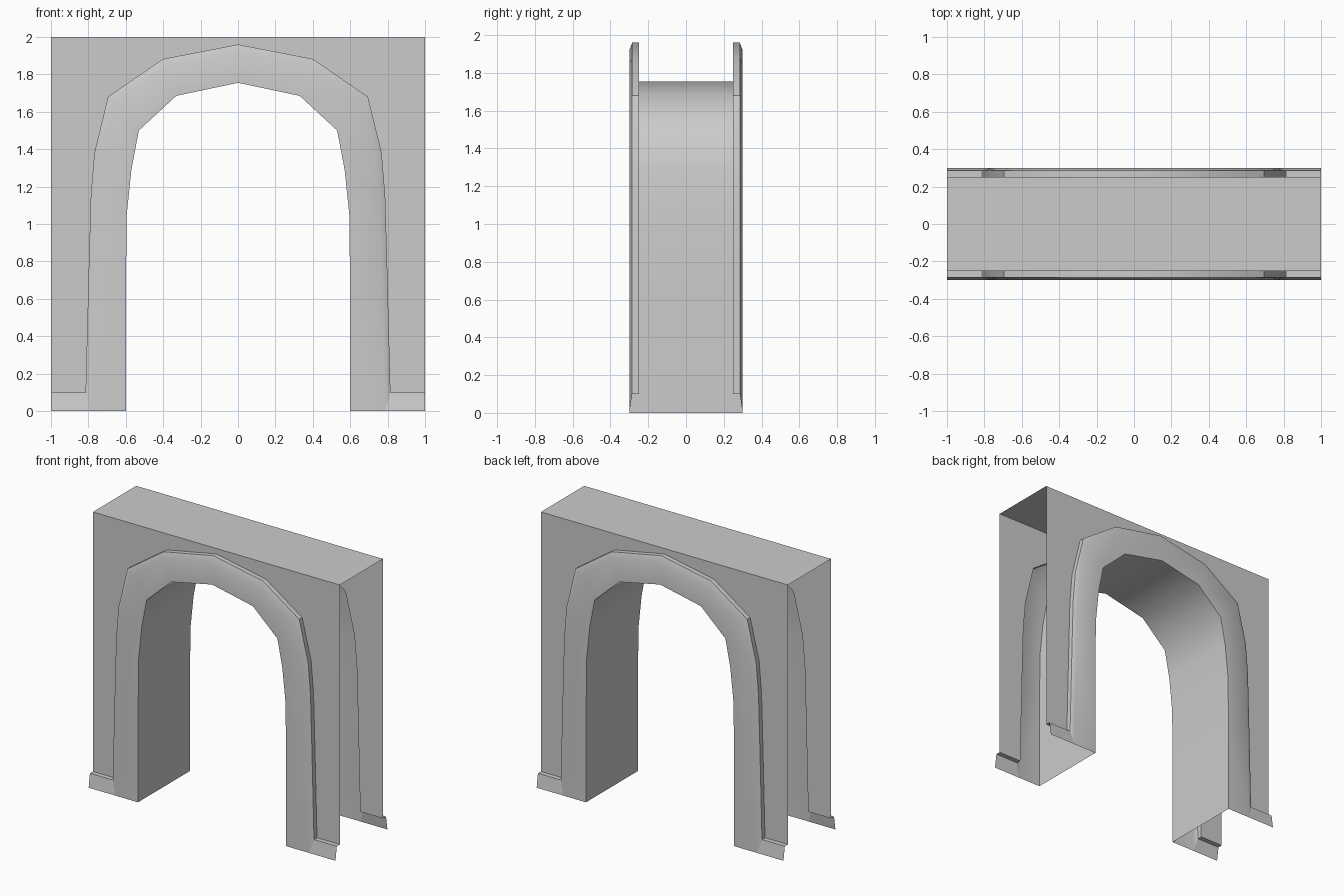
import bpy, bmesh, math

if "Cube" in bpy.data.objects:
    bpy.data.objects.remove(bpy.data.objects["Cube"])

# Half profiles (x, z) of the arch, from the foot up to the crown
INNER = [(.6, 0), (.6, .6), (.595, 1.05), (.57, 1.29), (.53, 1.5), (.33, 1.685), (0, 1.755)]
BEVEL = [(.785, 0), (.767, .8), (.757, 1.14), (.74, 1.37), (.668, 1.645), (.387, 1.842), (0, 1.92)]
OUTER = [(.815, .1), (.797, .8), (.787, 1.15), (.768, 1.38), (.695, 1.68), (.402, 1.882), (0, 1.96)]
WALL_Y, LIP_Y, FACE_Y = .25, .285, .30


def loop(half, y):
    """Full left-to-right arch path at depth y."""
    return [(-x, y, z) for x, z in half] + [(x, y, z) for x, z in reversed(half[:-1])]


def strip(a, b, flip=False):
    """Quads bridging two equally long paths."""
    quads = [[a[i], a[i + 1], b[i + 1], b[i]] for i in range(len(a) - 1)]
    return [q[::-1] for q in quads] if flip else quads


def make(name, faces):
    bm = bmesh.new()
    for f in faces:
        bm.faces.new([bm.verts.new(p) for p in f])
    bmesh.ops.remove_doubles(bm, verts=bm.verts, dist=1e-4)
    me = bpy.data.meshes.new(name)
    bm.to_mesh(me)
    bm.free()
    ob = bpy.data.objects.new(name, me)
    bpy.context.collection.objects.link(ob)
    bpy.ops.object.select_all(action='DESELECT')
    ob.select_set(True)
    bpy.context.view_layer.objects.active = ob
    bpy.ops.object.shade_smooth_by_angle(angle=math.radians(40))
    return ob


for side, s in (("front", -1), ("back", 1)):
    flip = s > 0
    wall, lip, face = s * WALL_Y, s * LIP_Y, s * FACE_Y

    # Wall panel around the arch, in two halves meeting at the crown
    panel = []
    for m in (-1, 1):
        f = [(m * x, wall, z) for x, z in OUTER]
        f += [(0, wall, 2), (m, wall, 2), (m, wall, .1)]
        panel.append(f[::-1] if (m > 0) == flip else f)
    # Left half runs counter-clockwise only when reversed
    panel = [f[::-1] for f in panel]
    make(side + "_wall", panel)

    # Raised arch surround: flat face, bevel and return to the wall
    inner, bevel = loop(INNER, face), loop(BEVEL, face)
    outer, back = loop(OUTER, lip), loop(OUTER, wall)
    make(side + "_arch_trim", strip(inner, bevel, flip) + strip(bevel, outer, flip)
         + strip(outer, back, flip))

    # Sloped skirting with a flat ledge on each leg
    for label, m in (("left", -1), ("right", 1)):
        xb, xo = BEVEL[0][0], OUTER[0][0]
        low = [(m * xb, face, 0), (m, face, 0)]
        mid = [(m * xo, lip, .1), (m, lip, .1)]
        top = [(m * xo, wall, .1), (m, wall, .1)]
        fl = flip != (m < 0)
        make(f"{side}_{label}_skirting", strip(low, mid, fl) + strip(mid, top, fl))

# Underside of the arch passage
make("arch_lining", strip(loop(INNER, FACE_Y), loop(INNER, -FACE_Y)))

# Flat top; ends and underside stay open
make("top_slab", [[(-1, -WALL_Y, 2), (1, -WALL_Y, 2), (1, WALL_Y, 2), (-1, WALL_Y, 2)]])
